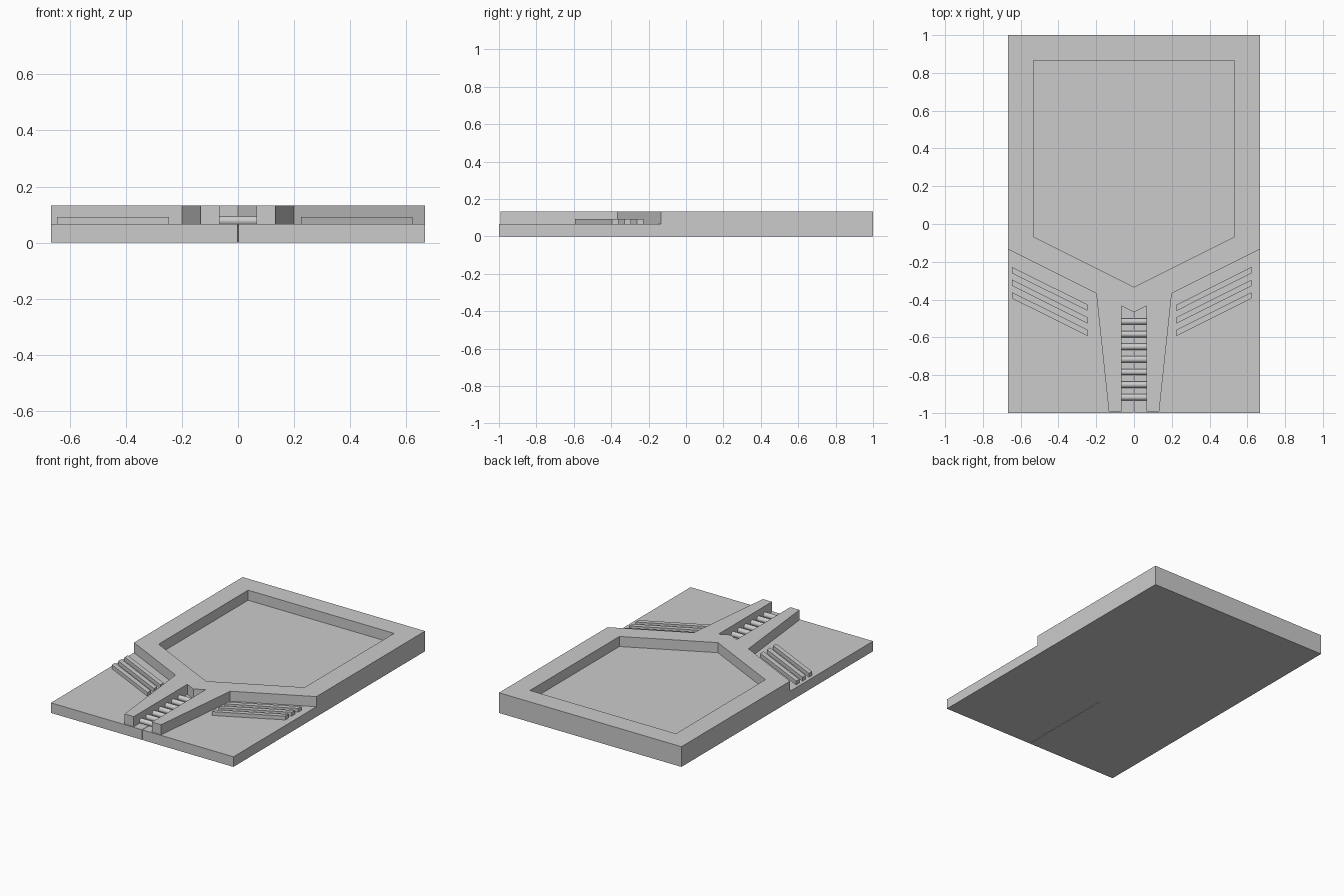
import bpy, bmesh, math

if "Cube" in bpy.data.objects:
    bpy.data.objects.remove(bpy.data.objects["Cube"])

W, L = 0.6667, 1.0          # half width, half length
Z0, Z1, ZV = 0.0667, 0.1333, 0.092   # plate top, frame top, vent top


def prism(name, pts, z0, z1):
    """Extrude a flat outline between two heights."""
    bm = bmesh.new()
    face = bm.faces.new([bm.verts.new((x, y, z0)) for x, y in pts])
    ret = bmesh.ops.extrude_face_region(bm, geom=[face], use_keep_orig=True)
    for v in ret["geom"]:
        if isinstance(v, bmesh.types.BMVert):
            v.co.z = z1
    bmesh.ops.recalc_face_normals(bm, faces=bm.faces[:])
    me = bpy.data.meshes.new(name)
    bm.to_mesh(me)
    bm.free()
    ob = bpy.data.objects.new(name, me)
    bpy.context.collection.objects.link(ob)
    return ob


def flip(pts):
    return [(-x, y) for x, y in reversed(pts)]


# Base plate: rear panel with a pointed front edge
prism("rear_plate", [(-W, L), (-W, 0), (0, -0.3333), (W, 0), (W, L)], 0, Z0)

# Raised U-shaped border around the recess
right_border = [(W, L), (W, 0), (0.5333, -0.0667), (0.5333, 0.8667)]
prism("recess_border", right_border + flip(right_border), Z0, Z1)

# Raised V-shaped band in front of the recess
prism("v_band", [(-W, 0), (-W, -0.1333), (0, -0.4667), (W, -0.1333),
                 (W, 0), (0, -0.3333)], Z0, Z1)

# Mirrored parts: front plates, tapered rails and slanted vents
front_plate = [(0.0015, -L), (W, -L), (W, 0), (0.0015, -0.3326)]
rail = [(0.0667, -0.993), (0.1333, -0.993), (0.2, -0.3667), (0.0667, -0.4333)]
for side, shape in (("right", lambda p: p), ("left", flip)):
    prism(side + "_front_plate", shape(front_plate), 0, Z0)
    prism(side + "_rail", shape(rail), Z0, Z1)
    x0, x1 = (0.225, 0.622) if side == "right" else (0.245, 0.645)
    for i in range(3):
        y = -0.228 - i * 0.0667
        vent = [(x0, y - 0.232), (x1, y - 0.033), (x1, y), (x0, y - 0.199)]
        prism(f"{side}_vent_{i + 1}", shape(vent), Z0 - 0.002, ZV)

# Round rungs between the rails
for i in range(7):
    bpy.ops.mesh.primitive_cylinder_add(
        vertices=32, radius=0.0167, depth=0.138,
        location=(0, -0.516 - i * 0.0669, 0.0775),
        rotation=(0, math.pi / 2, 0))
    rung = bpy.context.object
    rung.name = f"rung_{i + 1}"
    bpy.ops.object.shade_smooth_by_angle()
